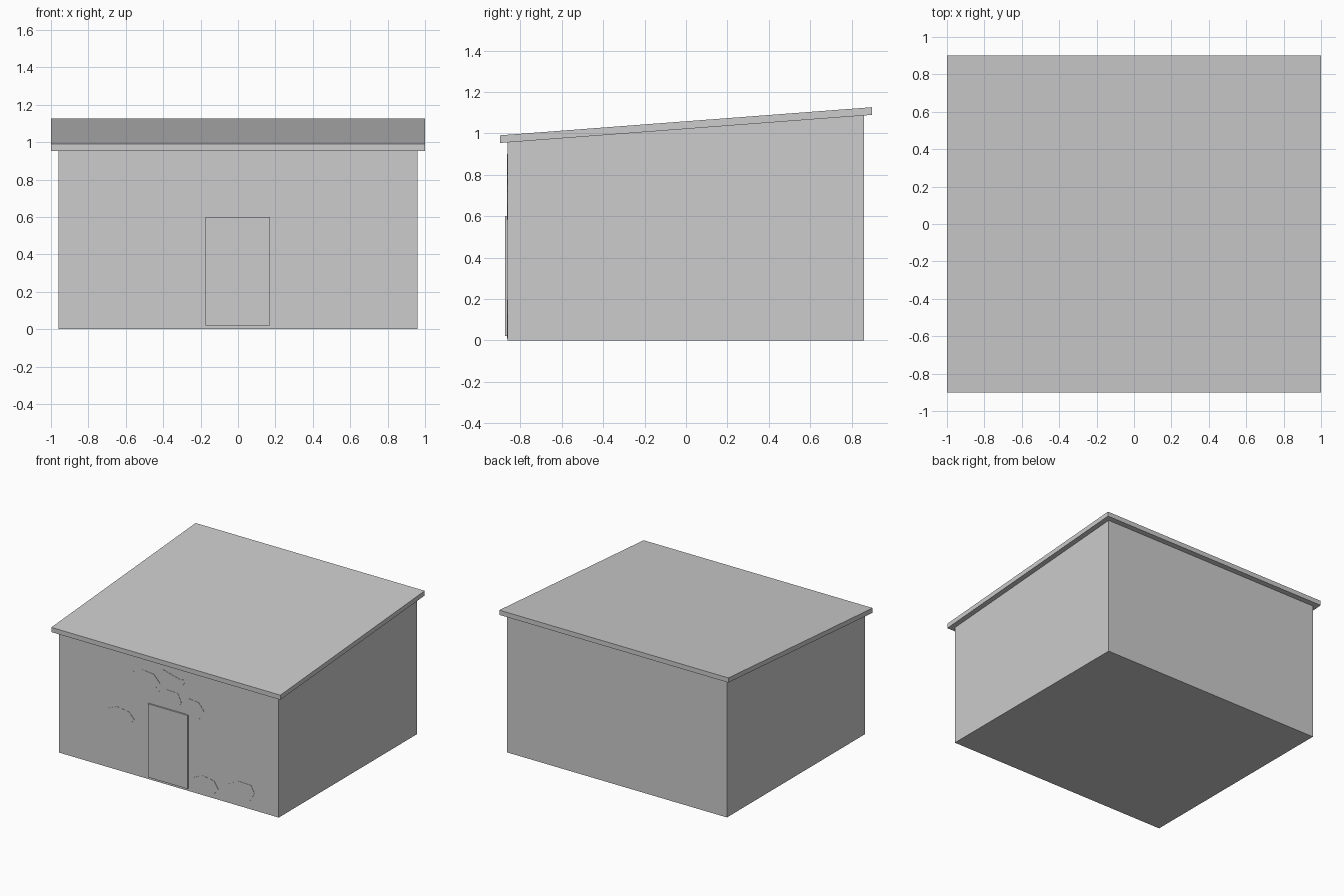
import bpy
import bmesh

if "Cube" in bpy.data.objects:
    bpy.data.objects.remove(bpy.data.objects["Cube"])

grey = bpy.data.materials.new("plain grey")
grey.diffuse_color = (0.604, 0.604, 0.604, 1)
grey.use_nodes = True
grey.node_tree.nodes["Principled BSDF"].inputs["Base Color"].default_value = grey.diffuse_color


def extrude_profile(name, points, offset, depth):
    """Make a flat polygon and extrude it along the depth vector."""
    bm = bmesh.new()
    face = bm.faces.new([bm.verts.new(offset(a, b)) for a, b in points])
    top = bmesh.ops.extrude_face_region(bm, geom=[face])["geom"]
    bmesh.ops.translate(bm, vec=depth,
                        verts=[v for v in top if isinstance(v, bmesh.types.BMVert)])
    bmesh.ops.recalc_face_normals(bm, faces=bm.faces)
    mesh = bpy.data.meshes.new(name)
    bm.to_mesh(mesh)
    bm.free()
    mesh.materials.append(grey)
    obj = bpy.data.objects.new(name, mesh)
    bpy.context.collection.objects.link(obj)
    return obj


def side_profile(name, points, half_width):
    return extrude_profile(name, points, lambda y, z: (-half_width, y, z),
                           (2 * half_width, 0, 0))


def front_plate(name, points, thickness):
    return extrude_profile(name, points, lambda x, z: (x, FRONT, z),
                           (0, -thickness, 0))


FRONT, BACK = -0.863, 0.86


def eave(y):
    """Height of the sloping roof underside."""
    return 0.954 + (y + 0.9) * 0.136 / 1.8


# Walls with a sloping top
side_profile("walls", [(FRONT, 0), (BACK, 0), (BACK, eave(BACK)),
                       (FRONT, eave(FRONT))], 0.96)

# Overhanging lean-to roof slab
side_profile("roof", [(-0.9, eave(-0.9)), (0.9, eave(0.9)),
                      (0.9, eave(0.9) + 0.037), (-0.9, eave(-0.9) + 0.037)], 1.0)

# Door panel
front_plate("door", [(-0.175, 0.02), (0.172, 0.02), (0.172, 0.6), (-0.175, 0.6)], 0.012)

# Exposed wall stones, nearly flush with the front wall
stones = [
    [(-.32, .81), (-.23, .85), (-.13, .84), (-.075, .78), (-.13, .72), (-.225, .70), (-.32, .75)],
    [(-.055, .90), (.10, .86), (.155, .87), (.12, .815), (.015, .80), (-.075, .84)],
    [(-.02, .75), (.08, .745), (.11, .68), (.08, .63), (-.015, .605), (-.11, .66), (-.09, .715)],
    [(.17, .73), (.265, .72), (.31, .66), (.27, .595), (.17, .585), (.10, .625), (.115, .69)],
    [(-.535, .465), (-.45, .50), (-.345, .485), (-.30, .435), (-.35, .38), (-.445, .365), (-.525, .405)],
    [(.20, .11), (.29, .155), (.395, .14), (.435, .08), (.39, .03), (.285, .01), (.205, .04)],
    [(.525, .15), (.60, .195), (.72, .19), (.75, .13), (.705, .06), (.605, .065), (.525, .095)],
]
for i, outline in enumerate(stones, 1):
    front_plate(f"wall_stone_{i}", outline, 0.002)
